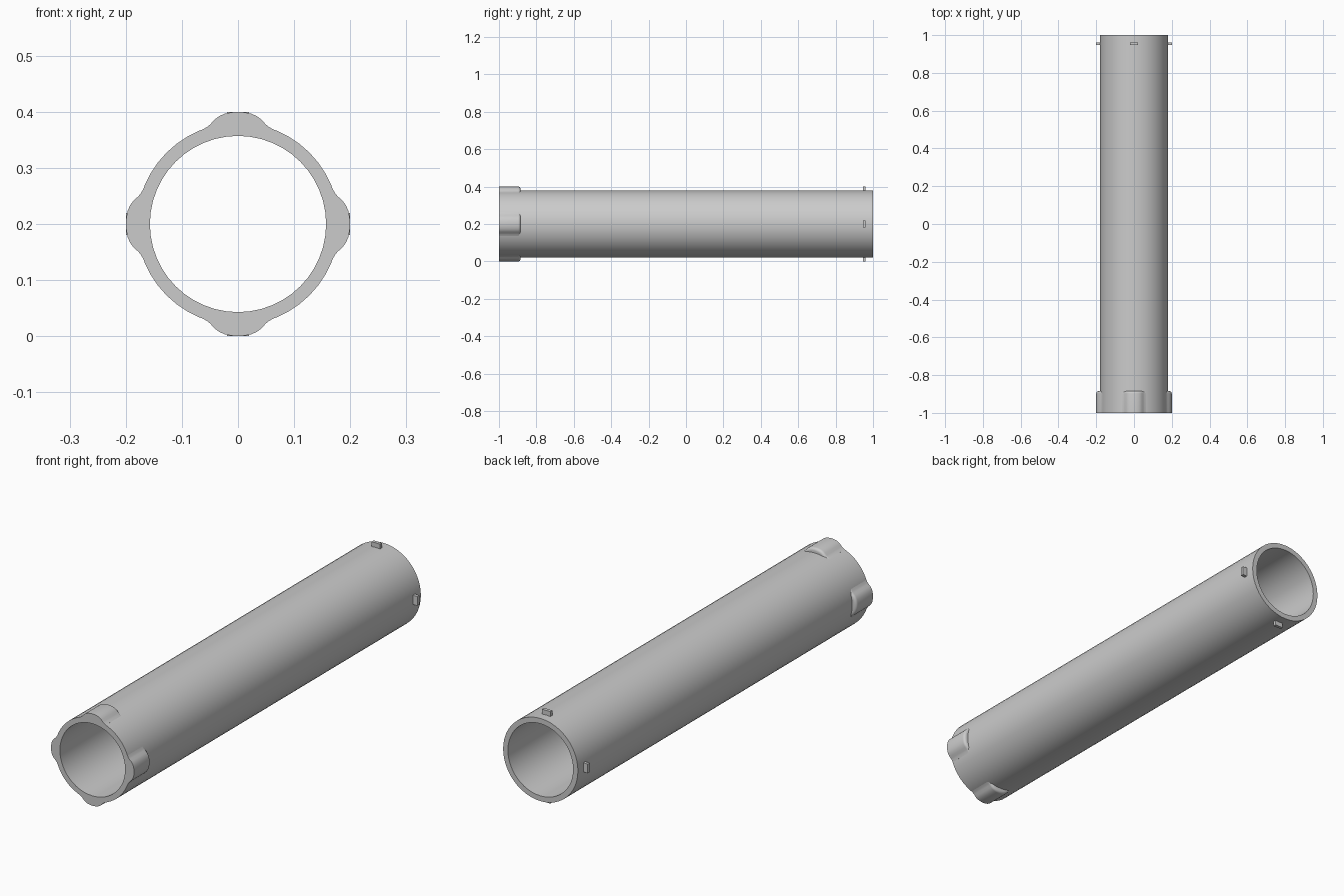
import bpy
import bmesh
import math
from mathutils import Matrix, Vector

if "Cube" in bpy.data.objects:
    bpy.data.objects.remove(bpy.data.objects["Cube"], do_unlink=True)

AXIS_Z = 0.2
OUTER, INNER = 0.18, 0.157
SIDES = ("top", "left", "bottom", "right")

grey = bpy.data.materials.new("metal grey")
grey.use_nodes = True
colour = (0.6, 0.6, 0.6, 1)
grey.diffuse_color = colour
grey.node_tree.nodes["Principled BSDF"].inputs["Base Color"].default_value = colour


def finish(name, bm, turn=0.0, angle=35):
    """Turn the part about the tube axis and add it to the scene."""
    bm.transform(Matrix.Translation((0, 0, AXIS_Z)) @ Matrix.Rotation(turn, 4, "Y"))
    bmesh.ops.recalc_face_normals(bm, faces=bm.faces)
    mesh = bpy.data.meshes.new(name)
    bm.to_mesh(mesh)
    bm.free()
    mesh.materials.append(grey)
    obj = bpy.data.objects.new(name, mesh)
    bpy.context.collection.objects.link(obj)
    bpy.ops.object.select_all(action="DESELECT")
    obj.select_set(True)
    bpy.context.view_layer.objects.active = obj
    bpy.ops.object.shade_smooth_by_angle(angle=math.radians(angle))


def loft(bm, rings, closed=False):
    """Bridge successive rings of points with quads."""
    rows = [[bm.verts.new(p) for p in ring] for ring in rings]
    pairs = list(zip(rows, rows[1:]))
    if closed:
        pairs.append((rows[-1], rows[0]))
    for a, b in pairs:
        for i in range(len(a)):
            j = (i + 1) % len(a)
            bm.faces.new((a[i], a[j], b[j], b[i]))
    return rows


def circle(radius, y, count=48):
    steps = [2 * math.pi * i / count for i in range(count)]
    return [(radius * math.sin(t), y, radius * math.cos(t)) for t in steps]


# Hollow tube
bm = bmesh.new()
loft(bm, [circle(OUTER, -1), circle(OUTER, 1), circle(INNER, 1), circle(INNER, -1)], True)
finish("tube", bm)

# Half section of a lug: rounded crown with a small fillet onto the tube
half = [(0.012, 0.199), (0.024, 0.1965), (0.034, 0.192), (0.042, 0.186),
        (0.049, 0.178), (0.055, 0.173), (0.064, 0.168)]
crown = [(-x, z) for x, z in reversed(half)] + [(0, 0.2)] + half


def lug_ring(y, drop):
    def floor(x):
        return math.sqrt(0.165 ** 2 - x * x)
    top = [(x * (1 - 4 * drop), z - drop) for x, z in crown]
    ring = [(x, y, max(z, floor(x) + 0.001)) for x, z in top]
    return ring + [(x, y, floor(x)) for x, z in reversed(top)]


# Lugs around the front end, rounded over at their rear edge
ROUND = 0.012
stations = [(-1, 0)]
for i in range(6):
    t = math.pi / 2 * i / 5
    stations.append((-0.897 + ROUND * math.sin(t), ROUND * (1 - math.cos(t))))

for k, side in enumerate(SIDES):
    bm = bmesh.new()
    rows = loft(bm, [lug_ring(y, drop) for y, drop in stations])
    for row in (rows[0], rows[-1]):
        bm.faces.new(row)
    finish(side + "_lug", bm, k * math.pi / 2)

# Small locating pins around the rear end
for k, side in enumerate(SIDES):
    bm = bmesh.new()
    bmesh.ops.create_cube(bm, size=1)
    bmesh.ops.scale(bm, vec=Vector((0.04, 0.014, 0.03)), verts=bm.verts)
    bmesh.ops.translate(bm, vec=Vector((0, 0.954, 0.185)), verts=bm.verts)
    finish(side + "_pin", bm, k * math.pi / 2)
